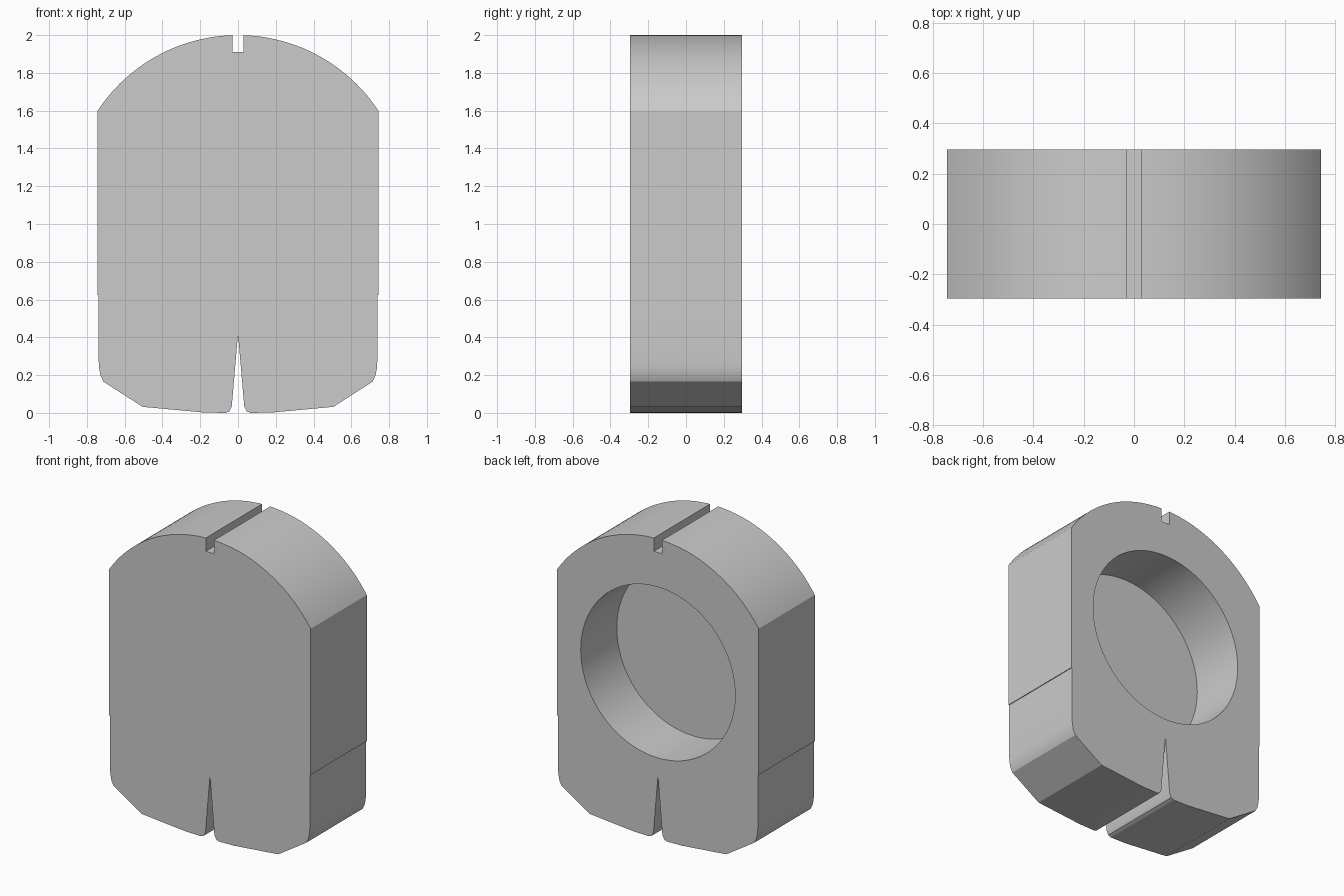
import bpy
import bmesh
import math
from mathutils import Matrix

cube = bpy.data.objects.get("Cube")
if cube:
    bpy.data.objects.remove(cube, do_unlink=True)

HALF_DEPTH = 0.296
CENTRE_Z = 1.11        # shared centre of the domed top and the round recess
DOME_RADIUS = 0.89
RECESS_RADIUS = 0.57
RECESS_DEPTH = 0.38
NOTCH = 0.03           # half width of the top notch

grey = bpy.data.materials.new("plain_grey")
grey.use_nodes = True
colour = (0.6, 0.6, 0.6, 1)
grey.diffuse_color = colour
grey.node_tree.nodes["Principled BSDF"].inputs["Base Color"].default_value = colour


def make_object(name, bm):
    bmesh.ops.recalc_face_normals(bm, faces=bm.faces)
    mesh = bpy.data.meshes.new(name)
    bm.to_mesh(mesh)
    bm.free()
    mesh.materials.append(grey)
    obj = bpy.data.objects.new(name, mesh)
    bpy.context.collection.objects.link(obj)
    return obj


# Half outline: slit apex, chamfered foot, rounded corner, straight side
half = [(0.033, 0.035), (0.045, 0.009), (0.065, 0), (0.18, 0.002),
        (0.505, 0.032), (0.712, 0.165), (0.727, 0.195), (0.735, 0.235),
        (0.738, 0.28), (0.738, 0.625), (0.743, 0.625)]

# Domed top, from the shoulder to the edge of the notch
start = math.acos(0.743 / DOME_RADIUS)
end = math.acos(NOTCH / DOME_RADIUS)
STEPS = 32
for i in range(STEPS + 1):
    a = start + (end - start) * i / STEPS
    half.append((DOME_RADIUS * math.cos(a), CENTRE_Z + DOME_RADIUS * math.sin(a)))
half.append((NOTCH, 1.91))

outline = [(0, 0.42)] + half + [(-x, z) for x, z in reversed(half)]

# Body: outline extruded front to back
bm = bmesh.new()
face = bm.faces.new([bm.verts.new((x, -HALF_DEPTH, z)) for x, z in outline])
extruded = bmesh.ops.extrude_face_region(bm, geom=[face], use_keep_orig=True)
moved = [v for v in extruded["geom"] if isinstance(v, bmesh.types.BMVert)]
bmesh.ops.translate(bm, verts=moved, vec=(0, 2 * HALF_DEPTH, 0))
body = make_object("body", bm)

# Round blind recess in the back
bm = bmesh.new()
length = RECESS_DEPTH + 0.2
middle = HALF_DEPTH - RECESS_DEPTH + length / 2
place = Matrix.Translation((0, middle, CENTRE_Z)) @ Matrix.Rotation(math.pi / 2, 4, "X")
bmesh.ops.create_cone(bm, cap_ends=True, segments=96, radius1=RECESS_RADIUS,
                      radius2=RECESS_RADIUS, depth=length, matrix=place)
cutter = make_object("recess_cutter", bm)
cutter.hide_render = True

cut = body.modifiers.new("recess", "BOOLEAN")
cut.operation = "DIFFERENCE"
cut.solver = "EXACT"
cut.object = cutter

bpy.ops.object.select_all(action="DESELECT")
body.select_set(True)
bpy.context.view_layer.objects.active = body
bpy.ops.object.modifier_apply(modifier=cut.name)
bpy.data.objects.remove(cutter, do_unlink=True)
bpy.ops.object.shade_smooth_by_angle(angle=math.radians(25))
